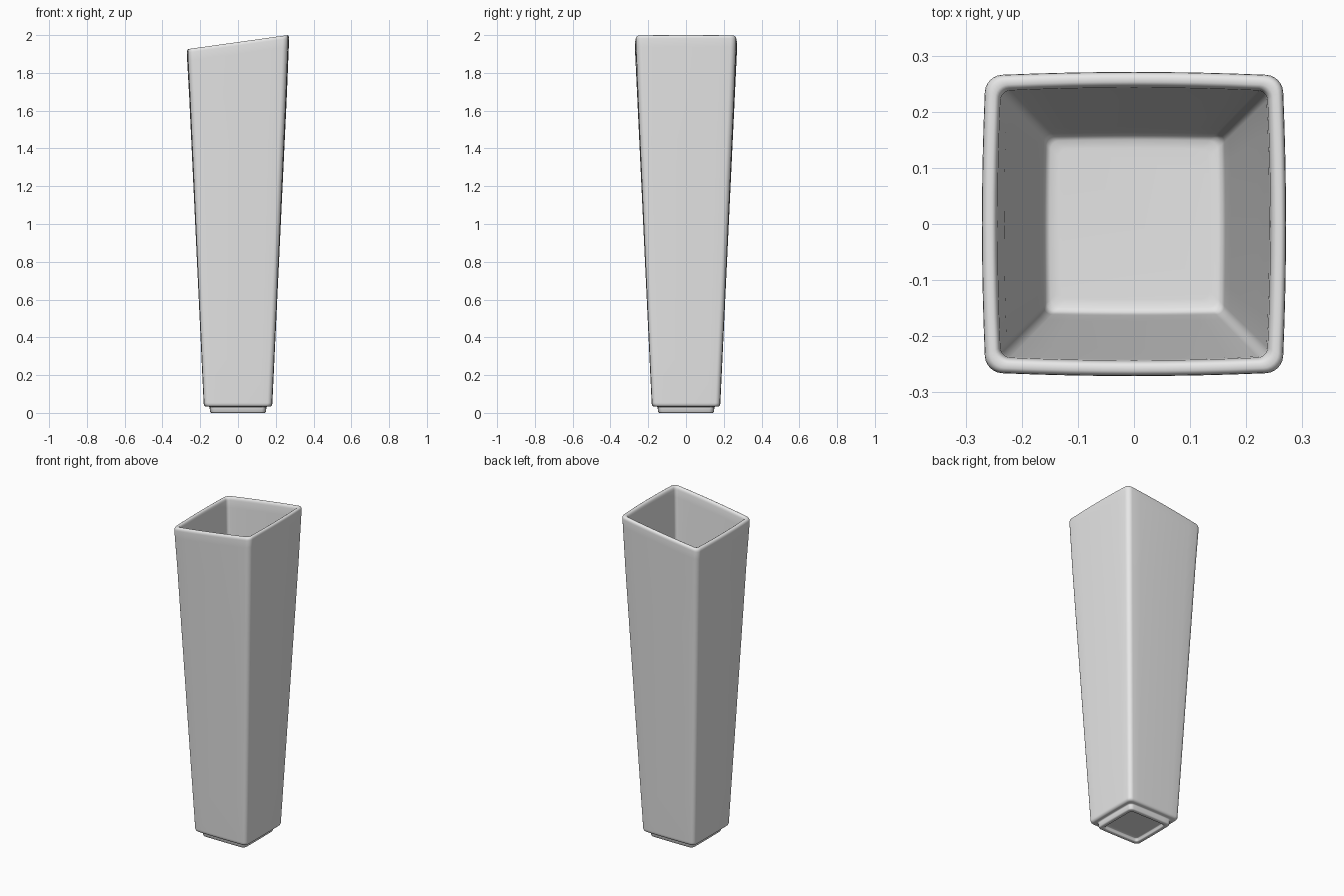
import bpy, bmesh, math

if "Cube" in bpy.data.objects:
    bpy.data.objects.remove(bpy.data.objects["Cube"])

SLOPE = 0.14      # tilt of the rim, rising towards +x
ARC, SIDE = 6, 8  # points per corner arc, per straight side


def ring(bm, h, r, z, bow):
    """Rounded square of half width h with gently bowed sides."""
    tilt = SLOPE if z > 1.8 else 0.0
    quarter = [(h - r + r * math.cos(a), h - r + r * math.sin(a))
               for a in [math.pi / 2 * i / ARC for i in range(ARC + 1)]]
    # side points running from this corner towards the next one
    quarter += [((h - r) * (1 - 2 * i / SIDE), h) for i in range(1, SIDE)]
    verts = []
    for k in range(4):
        c, s = ((1, 0), (0, 1), (-1, 0), (0, -1))[k]
        for px, py in quarter:
            x, y = px * c - py * s, px * s + py * c
            bx = x * (1 - bow * (y / h) ** 2)
            by = y * (1 - bow * (x / h) ** 2)
            verts.append(bm.verts.new((bx, by, z + tilt * bx)))
    return verts


def wall(h0, z0, h1, z1, r0, r1, n):
    """Evenly spaced sections along a tapering wall."""
    return [(h0 + (h1 - h0) * t, r0 + (r1 - r0) * t, z0 + (z1 - z0) * t)
            for t in [i / n for i in range(n + 1)]]


# Sections (half width, corner radius, height) from underside to inner floor
sections = [(0.10, 0.012, 0.018), (0.116, 0.014, 0.018), (0.119, 0.015, 0.016),
            (0.121, 0.016, 0.005), (0.124, 0.017, 0.001), (0.128, 0.018, 0.0),
            (0.140, 0.020, 0.0), (0.145, 0.022, 0.002), (0.148, 0.023, 0.006),
            (0.150, 0.023, 0.026), (0.151, 0.023, 0.031), (0.155, 0.023, 0.033),
            (0.168, 0.023, 0.033), (0.174, 0.024, 0.035), (0.179, 0.025, 0.040),
            (0.1815, 0.025, 0.047)]
sections += wall(0.182, 0.055, 0.269, 1.90, 0.025, 0.030, 8)
sections += [(0.271, 0.030, 1.945), (0.270, 0.030, 1.953), (0.267, 0.028, 1.960),
             (0.262, 0.026, 1.963), (0.253, 0.022, 1.963), (0.248, 0.020, 1.960),
             (0.245, 0.018, 1.953), (0.243, 0.017, 1.945)]
sections += wall(0.241, 1.90, 0.163, 0.10, 0.017, 0.015, 8)
sections += [(0.161, 0.015, 0.085), (0.157, 0.015, 0.075), (0.150, 0.015, 0.071),
             (0.135, 0.014, 0.070)]

# Vase body
bm = bmesh.new()
rings = [ring(bm, h, r, z, 0.012 + 0.012 * z / 2) for h, r, z in sections]
for a, b in zip(rings, rings[1:]):
    n = len(a)
    for i in range(n):
        j = (i + 1) % n
        bm.faces.new((a[i], a[j], b[j], b[i]))
bm.faces.new(rings[0][::-1])
bm.faces.new(rings[-1])
bmesh.ops.recalc_face_normals(bm, faces=bm.faces)
for f in bm.faces:
    f.smooth = True
mesh = bpy.data.meshes.new("vase")
bm.to_mesh(mesh)
bm.free()

grey = bpy.data.materials.new("light grey ceramic")
grey.diffuse_color = (0.8, 0.8, 0.8, 1)
grey.use_nodes = True
grey.node_tree.nodes["Principled BSDF"].inputs["Base Color"].default_value = grey.diffuse_color
mesh.materials.append(grey)
vase = bpy.data.objects.new("vase", mesh)
bpy.context.collection.objects.link(vase)
